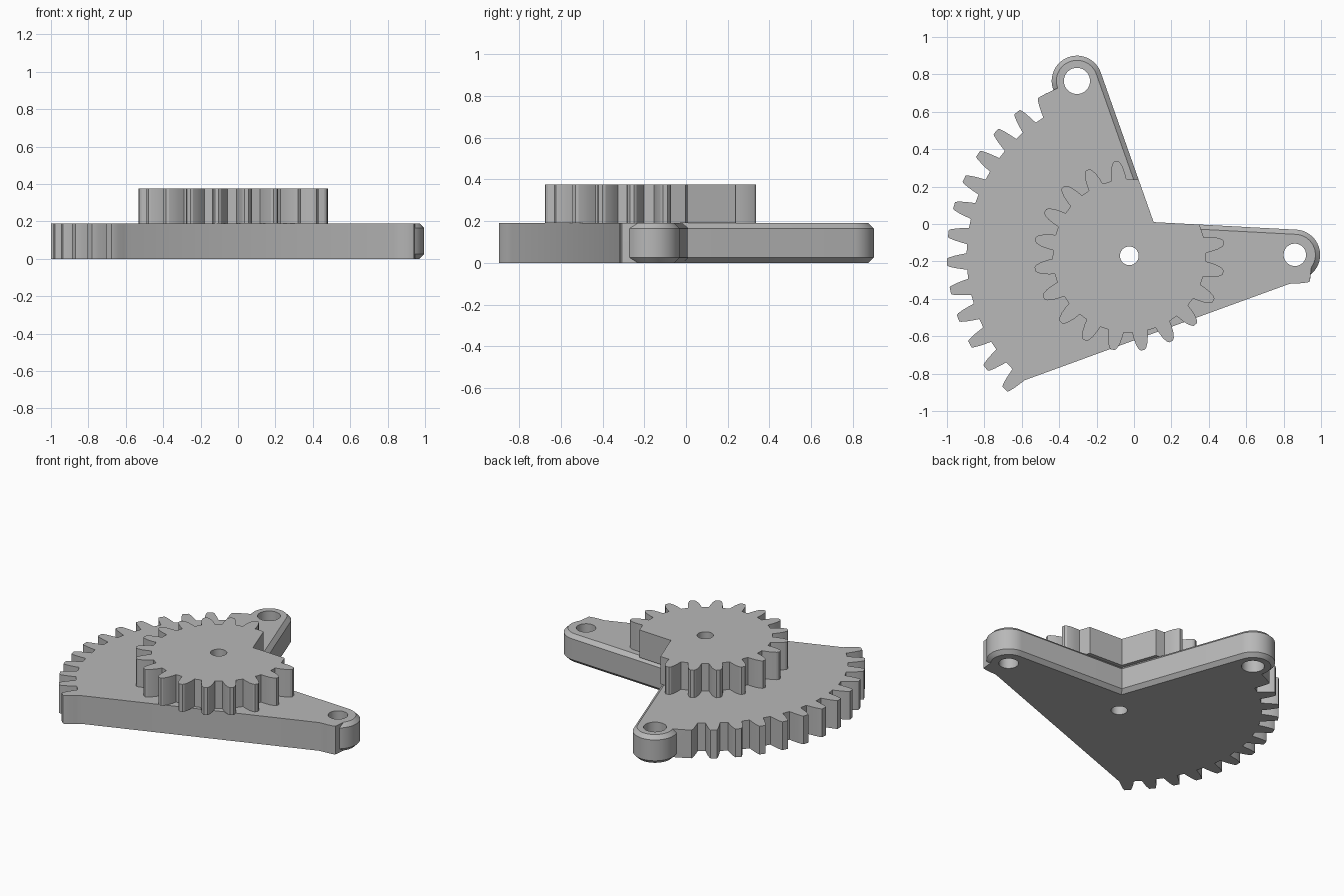
import bpy
import bmesh
from math import acos, cos, sin, radians, pi, sqrt
from mathutils import Vector

if "Cube" in bpy.data.objects:
    bpy.data.objects.remove(bpy.data.objects["Cube"], do_unlink=True)

# Main dimensions
PLATE_H, TOTAL_H, CHAMFER = 0.19, 0.375, 0.025
HUB = Vector((-0.025, -0.17))
NOTCH = Vector((0.105, 0.01))
BOSS_A, BOSS_B = Vector((-0.305, 0.765)), Vector((0.86, -0.165))
BOSS_R = 0.135

# Half tooth profiles: (radius, half angle in degrees) from root to tip
BIG_TOOTH = [(0.87, 2.9), (0.9, 2.5), (0.935, 2.0), (0.965, 1.45), (0.975, 1.1)]
SMALL_TOOTH = [(0.41, 5.8), (0.44, 5.0), (0.475, 3.8), (0.5, 2.4), (0.51, 1.2)]
TIP_R = BIG_TOOTH[-1][0]

metal = bpy.data.materials.new("plain grey")
metal.use_nodes = True
GREY = (0.48, 0.48, 0.48, 1)
metal.diffuse_color = GREY
metal.node_tree.nodes["Principled BSDF"].inputs["Base Color"].default_value = GREY


def polar(center, r, a):
    return center + r * Vector((cos(a), sin(a)))


def angle_of(v):
    return Vector((1, 0)).angle_signed(v) * -1


def arc(center, r, a0, a1, n=30):
    return [polar(center, r, a0 + (a1 - a0) * i / n) for i in range(n + 1)]


def flank(profile, deg, side):
    """Rising flank (side -1) or falling flank (side 1) of a tooth."""
    pts = [polar(HUB, r, radians(deg + side * h)) for r, h in profile]
    return pts if side < 0 else pts[::-1]


def teeth(profile, first, pitch, count):
    pts = []
    for i in range(count):
        pts += flank(profile, first + i * pitch, -1) + flank(profile, first + i * pitch, 1)
    return pts


def tangent_angle(center, side):
    to_notch = NOTCH - center
    return angle_of(to_notch) + side * acos(BOSS_R / to_notch.length)


def tip_crossing(center, r, side):
    """Angle on a boss circle where it meets the tooth tip circle."""
    to_hub = HUB - center
    d = to_hub.length
    return angle_of(to_hub) + side * acos((d * d + r * r - TIP_R ** 2) / (2 * d * r))


def forward(a0, a1):
    """Bring a1 to within one turn after a0."""
    return a0 + (a1 - a0) % (2 * pi)


TAN_A, TAN_B = tangent_angle(BOSS_A, 1), tangent_angle(BOSS_B, -1)


def plate_outline(inset):
    """Toothed sector outline; only the bosses and the notch are inset."""
    r = BOSS_R - inset
    na, nb = polar(Vector((0, 0)), 1, TAN_A), polar(Vector((0, 0)), 1, TAN_B)
    pts = [NOTCH - inset * (na + nb) / (1 + na.dot(nb))]
    pts += arc(BOSS_A, r, TAN_A, forward(TAN_A, tip_crossing(BOSS_A, r, -1)))
    pts += [polar(HUB, TIP_R, radians(117.5))]
    pts += flank(BIG_TOOTH, 119, 1)
    pts += teeth(BIG_TOOTH, 128, 9, 12)
    pts += flank(BIG_TOOTH, -7, -1)
    start = tip_crossing(BOSS_B, r, 1)
    pts += arc(BOSS_B, r, start, forward(start, TAN_B))
    return pts


def notch_edge_hit(target, r):
    """Where the notch edge towards target crosses a circle round the hub."""
    d = (target - NOTCH).normalized()
    m = NOTCH - HUB
    b = m.dot(d)
    return NOTCH + d * (-b + sqrt(b * b - m.dot(m) + r * r))


def gear_outline():
    root = SMALL_TOOTH[0][0]
    return ([NOTCH, notch_edge_hit(polar(BOSS_A, BOSS_R, TAN_A), root)]
            + teeth(SMALL_TOOTH, 98, 18, 16)
            + [notch_edge_hit(polar(BOSS_B, BOSS_R, TAN_B), root)])


def solid(name, layers, holes):
    """Stack outlines into a closed solid with round through holes."""
    bm = bmesh.new()
    z0, z1 = layers[0][1], layers[-1][1]
    stacks = [layers]
    for center, r in holes:
        ring = arc(center, r, 0, 2 * pi, 40)[:-1]
        stacks.append([(ring, z0), (ring, z1)])
    caps = [[], []]
    for stack in stacks:
        rings = [[bm.verts.new((p.x, p.y, z)) for p in pts] for pts, z in stack]
        n = len(rings[0])
        for low, high in zip(rings, rings[1:]):
            for i in range(n):
                j = (i + 1) % n
                bm.faces.new((low[i], low[j], high[j], high[i]))
        for cap, ring in zip(caps, (rings[0], rings[-1])):
            cap += [bm.edges.get((ring[i], ring[(i + 1) % n])) for i in range(n)]
    for cap, nz in zip(caps, (-1, 1)):
        bmesh.ops.triangle_fill(bm, use_beauty=True, edges=cap, normal=(0, 0, nz))
    bmesh.ops.recalc_face_normals(bm, faces=bm.faces[:])
    mesh = bpy.data.meshes.new(name)
    bm.to_mesh(mesh)
    bm.free()
    mesh.materials.append(metal)
    obj = bpy.data.objects.new(name, mesh)
    bpy.context.collection.objects.link(obj)
    bpy.ops.object.select_all(action='DESELECT')
    obj.select_set(True)
    bpy.context.view_layer.objects.active = obj
    bpy.ops.object.shade_smooth_by_angle(angle=radians(20))
    return obj


# Lower toothed sector with two chamfered pivot bosses
full, inner = plate_outline(0), plate_outline(CHAMFER)
solid("sector_plate",
      [(inner, 0), (full, CHAMFER), (full, PLATE_H - CHAMFER), (inner, PLATE_H)],
      [(HUB, 0.05), (BOSS_A, 0.07), (BOSS_B, 0.06)])

# Upper pinion, cut away along the notch
pinion = gear_outline()
solid("upper_gear", [(pinion, PLATE_H), (pinion, TOTAL_H)], [(HUB, 0.05)])
